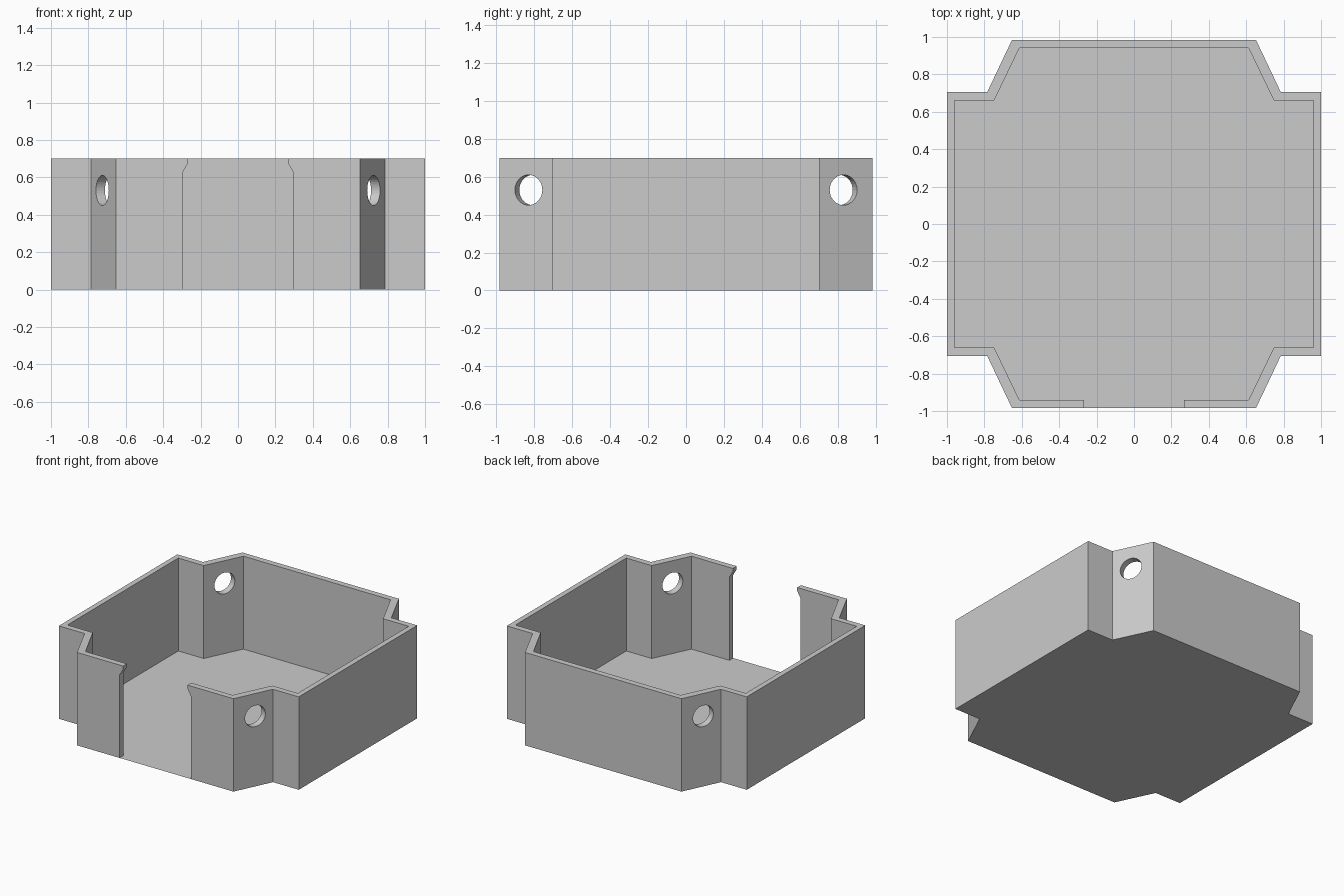
import bpy
import bmesh
from math import atan2, pi
from mathutils import Matrix

if "Cube" in bpy.data.objects:
    bpy.data.objects.remove(bpy.data.objects["Cube"])

HEIGHT = 0.70
OUTER = [(1.0, 0.705), (0.785, 0.705), (0.652, 0.985)]   # one quadrant of the outline
INNER = [(0.96, 0.66), (0.748, 0.66), (0.613, 0.94)]


def outline(q):
    """Mirror a quadrant into a full counter-clockwise outline."""
    back = q + [(-x, y) for x, y in reversed(q)]
    return back + [(-x, -y) for x, y in back]


def make_object(name, bm):
    mesh = bpy.data.meshes.new(name)
    bm.to_mesh(mesh)
    bm.free()
    obj = bpy.data.objects.new(name, mesh)
    bpy.context.collection.objects.link(obj)
    return obj


def cut(target, cutter):
    cutter.hide_render = True
    mod = target.modifiers.new("cut", 'BOOLEAN')
    mod.operation, mod.solver, mod.object = 'DIFFERENCE', 'EXACT', cutter
    bpy.context.view_layer.objects.active = target
    bpy.ops.object.modifier_apply(modifier=mod.name)
    bpy.data.objects.remove(cutter, do_unlink=True)


# Wall: closed ring between the two outlines
bm = bmesh.new()
rings = [[bm.verts.new((x, y, z)) for x, y in outline(q)]
         for q, z in ((OUTER, 0), (OUTER, HEIGHT), (INNER, HEIGHT), (INNER, 0))]
n = len(rings[0])
for r in range(4):
    a, b = rings[r], rings[(r + 1) % 4]
    for i in range(n):
        j = (i + 1) % n
        bm.faces.new((a[i], a[j], b[j], b[i]))
bmesh.ops.recalc_face_normals(bm, faces=bm.faces)
wall = make_object("tray_wall", bm)

# Front opening, narrowed near the rim by small lips
half = [(0.297, -0.1), (0.297, 0.625), (0.268, 0.675), (0.268, HEIGHT + 0.1)]
profile = half + [(-x, z) for x, z in reversed(half)]
bm = bmesh.new()
face = bm.faces.new([bm.verts.new((x, -1.1, z)) for x, z in profile])
ext = bmesh.ops.extrude_face_region(bm, geom=[face])
bmesh.ops.translate(bm, vec=(0, 0.3, 0),
                    verts=[v for v in ext["geom"] if isinstance(v, bmesh.types.BMVert)])
bmesh.ops.recalc_face_normals(bm, faces=bm.faces)
cut(wall, make_object("opening_cutter", bm))

# Round holes through the four slanted corner walls
for sx in (1, -1):
    for sy in (1, -1):
        bm = bmesh.new()
        angle = atan2(sy * 0.133, sx * 0.28)
        place = (Matrix.Translation((sx * 0.705, sy * 0.821, 0.53))
                 @ Matrix.Rotation(angle, 4, 'Z') @ Matrix.Rotation(pi / 2, 4, 'Y'))
        bmesh.ops.create_cone(bm, cap_ends=True, segments=32, radius1=0.08,
                              radius2=0.08, depth=0.2, matrix=place)
        cut(wall, make_object("hole_cutter", bm))

# Floor: thin sheet inside the wall, reaching forward through the opening
pts = outline(INNER)
pts[9:9] = [(-0.297, -0.94), (-0.297, -0.985), (0.297, -0.985), (0.297, -0.94)]
bm = bmesh.new()
floor_face = bm.faces.new([bm.verts.new((x, y, 0)) for x, y in pts])
floor_face.normal_update()
if floor_face.normal.z < 0:
    floor_face.normal_flip()
make_object("tray_floor", bm)
